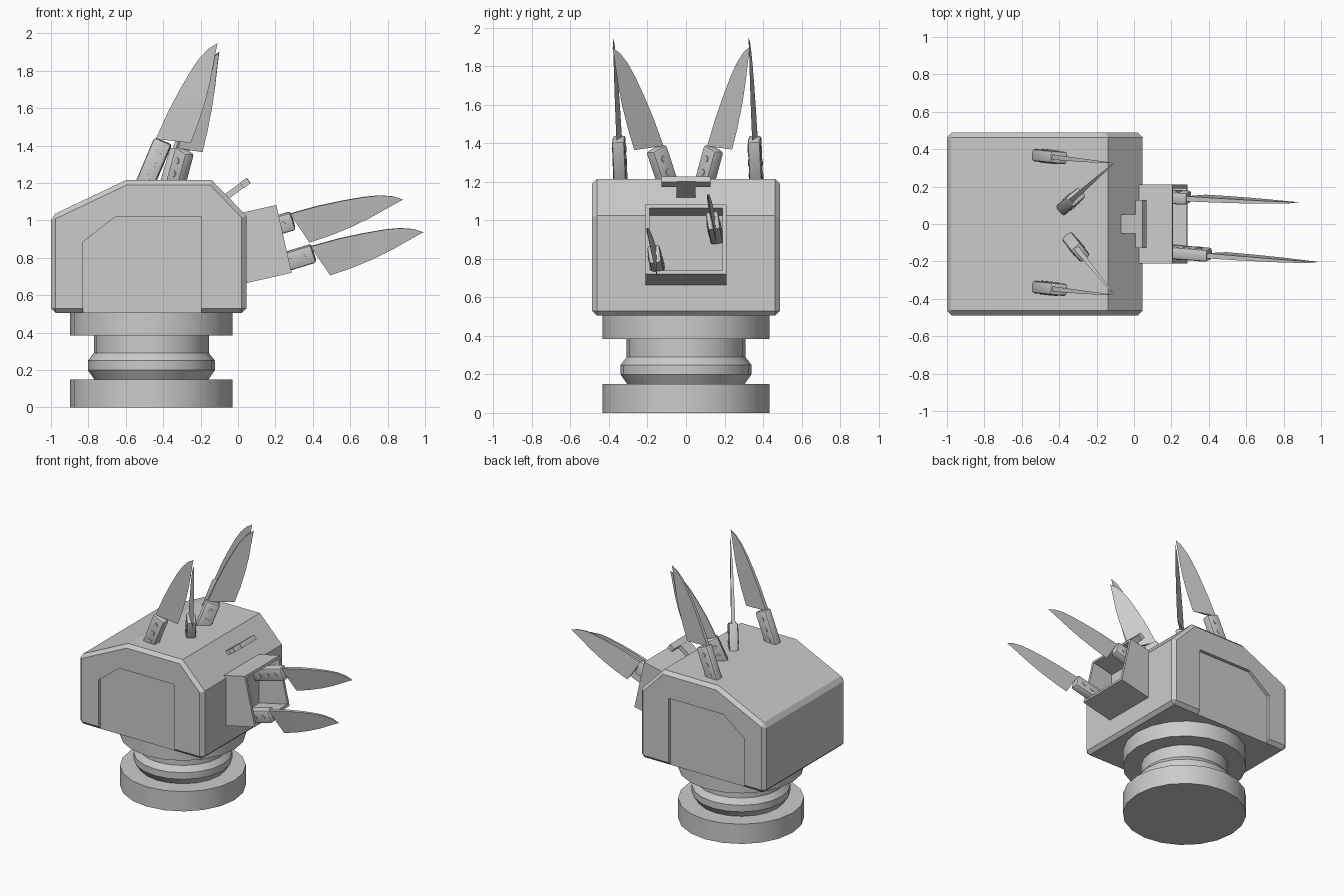
import bpy, bmesh, math
from mathutils import Vector, Matrix

if "Cube" in bpy.data.objects:
    bpy.data.objects.remove(bpy.data.objects["Cube"])


def finish(bm, name, smooth=None):
    bmesh.ops.recalc_face_normals(bm, faces=bm.faces)
    me = bpy.data.meshes.new(name)
    bm.to_mesh(me)
    bm.free()
    ob = bpy.data.objects.new(name, me)
    bpy.context.collection.objects.link(ob)
    if smooth:
        bpy.ops.object.select_all(action='DESELECT')
        ob.select_set(True)
        bpy.context.view_layer.objects.active = ob
        bpy.ops.object.shade_smooth_by_angle(angle=math.radians(smooth))
    return ob


def prism(name, pts, y0, y1):
    bm = bmesh.new()
    a = [bm.verts.new((x, y0, z)) for x, z in pts]
    b = [bm.verts.new((x, y1, z)) for x, z in pts]
    bm.faces.new(a)
    bm.faces.new(b[::-1])
    for i in range(len(pts)):
        j = (i + 1) % len(pts)
        bm.faces.new((a[i], a[j], b[j], b[i]))
    return finish(bm, name)


def add_box(bm, center, size, mat=Matrix()):
    m = mat @ Matrix.Translation(center) @ Matrix.Diagonal((*size, 1))
    return bmesh.ops.create_cube(bm, size=1, matrix=m)['verts']


def bevel(ob, width):
    mod = ob.modifiers.new('bevel', 'BEVEL')
    mod.width = width
    mod.segments = 1
    mod.limit_method = 'ANGLE'
    mod.angle_limit = math.radians(60)


# head block with a recessed panel on each side
head = prism('head', [(-1, .505), (.045, .505), (.045, 1.025), (-.14, 1.215),
                      (-.6, 1.215), (-1, 1.025)], -.488, .488)
bevel(head, .025)
for s in (-1, 1):
    cut = prism('panel_cutter', [(-.83, .4), (-.195, .4), (-.195, 1.02), (-.655, 1.02), (-.83, .885)],
                s * .463, s * .6)
    cut.hide_render = True
    cut.hide_viewport = True
    mod = head.modifiers.new('panel', 'BOOLEAN')
    mod.operation = 'DIFFERENCE'
    mod.solver = 'EXACT'
    mod.object = cut

# turned pedestal
bm = bmesh.new()
prof = [(0, 0), (.434, 0), (.434, .15), (.305, .15), (.34, .2), (.34, .25), (.308, .29),
        (.308, .385), (.434, .385), (.434, .51), (0, .51)]
vs = [bm.verts.new((r, 0, z)) for r, z in prof]
es = [bm.edges.new(p) for p in zip(vs, vs[1:])]
bmesh.ops.spin(bm, geom=vs + es, cent=(0, 0, 0), axis=(0, 0, 1), angle=math.tau, steps=20)
bmesh.ops.remove_doubles(bm, verts=bm.verts, dist=.0005)
base = finish(bm, 'pedestal', 30)
base.location.x = -.463

# open, upward tilted front box
M = Matrix.Translation((.246, 0, .9015)) @ Matrix.Rotation(math.radians(-12.8), 4, 'Y')
bm = bmesh.new()
for s in (-1, 1):
    add_box(bm, (-.13, 0, s * .176), (.26, .42, .02), M)
    add_box(bm, (-.13, s * .2, 0), (.26, .02, .332), M)
bmesh.ops.remove_doubles(bm, verts=bm.verts, dist=.0001)
finish(bm, 'front_box')

# T-shaped tab on the front slope
R = Matrix.Rotation(math.radians(-36), 4, 'Y')
bm = bmesh.new()
add_box(bm, (0, 0, 0), (.15, .1, .032), Matrix.Translation((-.003, 0, 1.17)) @ R)
add_box(bm, (0, 0, 0), (.045, .255, .036), Matrix.Translation((.038, 0, 1.2)) @ R)
finish(bm, 'front_tab')


# knives: local x runs to the tip, -y is the cutting edge
def knife(name, end, tip, heel, length=.27):
    end, t, h = Vector(end), Vector(tip) - Vector(end), Vector(heel) - Vector(end)
    w = -t.cross(h).normalized()
    u = Matrix.Rotation(math.radians(6.2), 3, w) @ t.normalized()
    v = w.cross(u)
    m = Matrix((u, v, w)).transposed().to_4x4()
    m.translation = end

    # blade, wedge-shaped in section
    rows = [(-.005, .04, .048, -.14, .014), (.15, .036, .16, -.137, .012), (.29, .024, .29, -.125, .010),
            (.4, .01, .4, -.107, .008), (.48, -.006, .49, -.087, .006), (.55, -.033, .555, -.073, .004)]
    bm = bmesh.new()
    secs = []
    for su, sv, eu, ev, th in rows:
        secs.append([bm.verts.new(p) for p in ((su, sv, th), (eu, ev, 0), (su, sv, -th))])
    for a, b in zip(secs, secs[1:]):
        for i in range(3):
            j = (i + 1) % 3
            bm.faces.new((a[i], a[j], b[j], b[i]))
    bm.faces.new(secs[0])
    point = bm.verts.new((.595, -.065, 0))
    for i in range(3):
        bm.faces.new((secs[-1][i], secs[-1][(i + 1) % 3], point))
    finish(bm, name + '_blade', 30).matrix_world = m

    # handle
    bm = bmesh.new()
    add_box(bm, (-length / 2, 0, 0), (length, .1, .066))
    bmesh.ops.bevel(bm, geom=bm.edges[:], offset=.014, segments=2, profile=.5, affect='EDGES')
    finish(bm, name + '_handle', 35).matrix_world = m

    # rivets
    bm = bmesh.new()
    for x in (-.06, -.135, -.21):
        bmesh.ops.create_cone(bm, cap_ends=True, segments=10, radius1=.017, radius2=.017,
                              depth=.074, matrix=Matrix.Translation((x, 0, 0)))
    finish(bm, name + '_rivets', 35).matrix_world = m


for i, dy in enumerate((0, .705)):
    knife(f'outer_top_knife_{i}', (-.40, -.35 + dy, 1.425), (-.103, -.38 + dy, 1.96),
          (-.243, -.362 + dy, 1.415))
knife('inner_top_knife_0', (-.285, -.155, 1.375), (-.105, -.378, 1.89), (-.18, -.28, 1.36))
knife('inner_top_knife_1', (-.31, .145, 1.375), (-.105, .327, 1.89), (-.19, .245, 1.36))
knife('lower_front_knife', (.405, -.165, .825), (.992, -.203, .937), (.49, -.15, .703))
knife('upper_front_knife', (.295, .14, 1.0), (.89, .116, 1.113), (.393, .157, .88))
